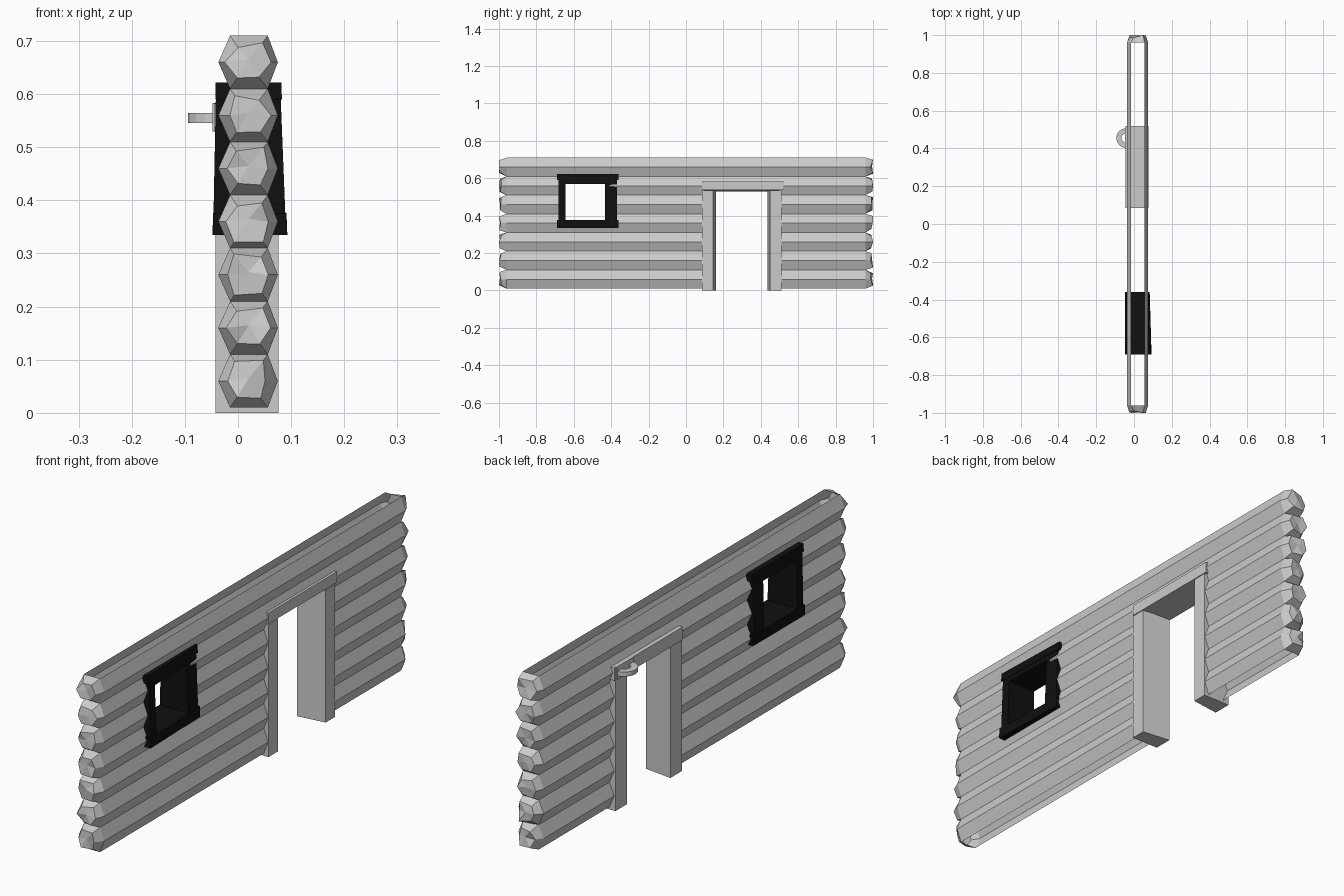
import bpy, bmesh, math, random

random.seed(4)
if "Cube" in bpy.data.objects:
    bpy.data.objects.remove(bpy.data.objects["Cube"], do_unlink=True)


def material(name, rgb):
    m = bpy.data.materials.new(name)
    m.use_nodes = True
    m.diffuse_color = (*rgb, 1)
    m.node_tree.nodes["Principled BSDF"].inputs["Base Color"].default_value = (*rgb, 1)
    return m


GREY = material("pale_grey", (0.6, 0.6, 0.6))
BLACK = material("black", (0.005, 0.005, 0.005))


def finish(bm, name, mat):
    bmesh.ops.remove_doubles(bm, verts=bm.verts, dist=0.0005)
    bmesh.ops.recalc_face_normals(bm, faces=bm.faces)
    mesh = bpy.data.meshes.new(name)
    bm.to_mesh(mesh)
    bm.free()
    mesh.materials.append(mat)
    ob = bpy.data.objects.new(name, mesh)
    bpy.context.collection.objects.link(ob)
    return ob


def box(name, mat, x, y, z, shape=None):
    """Box between (min, max) pairs; shape(co) may move each corner."""
    bm = bmesh.new()
    bmesh.ops.create_cube(bm, size=1)
    for v in bm.verts:
        v.co = [lo if c < 0 else hi for c, (lo, hi) in zip(v.co, (x, y, z))]
        if shape:
            shape(v.co)
    return finish(bm, name, mat)


# Log wall: two ridged skins, hollow between, open where door and window sit
LOGS, PITCH, BASE, END = 7, 0.1, 0.01, 0.96
CUTS = [-END, -0.66, -0.41, 0.1, 0.495, END]
WINDOW, DOOR = 1, 3
SKINS = {"left_log_skin": (0.056, 0.075), "right_log_skin": (-0.015, -0.037)}

for name, (valley, ridge) in SKINS.items():
    bm = bmesh.new()
    rows = []
    for i in range(2 * LOGS + 1):
        x = ridge if i % 2 else valley
        rows.append([bm.verts.new((x, y, BASE + i * PITCH / 2)) for y in CUTS])
    for i in range(2 * LOGS):
        mid = BASE + (i + 0.5) * PITCH / 2
        for j in range(len(CUTS) - 1):
            if j == WINDOW and 0.36 < mid < 0.61 or j == DOOR and mid < 0.56:
                continue
            bm.faces.new((rows[i][j], rows[i][j + 1], rows[i + 1][j + 1], rows[i + 1][j]))
    ob = finish(bm, name, GREY)
    # make every skin face away from the hollow
    if sum(p.normal.x for p in ob.data.polygons) * ridge < 0:
        ob.data.flip_normals()

# Rough hewn log ends, each a tapered six-sided cap
PROFILE = [(-0.015, 0), (0.056, 0), (0.075, 0.05), (0.056, 0.1), (-0.015, 0.1), (-0.037, 0.05)]
for side, label in ((-1, "front"), (1, "back")):
    bm = bmesh.new()
    for k in range(LOGS):
        z0 = BASE + k * PITCH
        outer = [bm.verts.new((x, side * END, z0 + z)) for x, z in PROFILE]
        inner = []
        for x, z in PROFILE:
            s = random.uniform(0.55, 0.8)
            inner.append(bm.verts.new((0.019 + (x - 0.019) * s,
                                       side * random.uniform(0.985, 1.0),
                                       z0 + 0.05 + (z - 0.05) * s)))
        inner[k % 6].co.y = side
        for a in range(6):
            b = (a + 1) % 6
            bm.faces.new((outer[a], outer[b], inner[b], inner[a]))
        tip = bm.verts.new((0.02, side * 0.995, z0 + 0.055))
        for a in range(6):
            bm.faces.new((inner[a], inner[(a + 1) % 6], tip))
    finish(bm, label + "_log_ends", GREY)

# Door frame, its opening widening slightly towards the left face
DEPTH = (-0.042, 0.0765)


def splay(co):
    if co.x > 0 and 0.12 < co.y < 0.47:
        co.y += -0.015 if co.y < 0.3 else 0.015


def splay_header(co):
    if co.x > 0 and co.z < 0.55:
        co.z += 0.008


box("front_door_jamb", GREY, DEPTH, (0.085, 0.16), (0, 0.535), splay)
box("back_door_jamb", GREY, DEPTH, (0.435, 0.51), (0, 0.535), splay)
box("door_header", GREY, (-0.045, 0.077), (0.085, 0.52), (0.53, 0.582), splay_header)


# Window frame, leaning outward at the bottom front corner
def lean(co):
    if co.x > 0:
        co.x += -0.04 * (co.z - 0.48) - 0.03 * (co.y + 0.52)
    else:
        co.x += 0.02 * (co.z - 0.48)


WD = (-0.044, 0.08)
box("front_window_stile", BLACK, WD, (-0.682, -0.645), (0.34, 0.615), lean)
box("back_window_stile", BLACK, WD, (-0.432, -0.368), (0.34, 0.615), lean)
box("window_sill", BLACK, (-0.045, 0.082), (-0.69, -0.36), (0.335, 0.376), lean)
box("window_head", BLACK, WD, (-0.66, -0.4), (0.57, 0.6), lean)
box("window_head_cap", BLACK, (-0.045, 0.082), (-0.69, -0.36), (0.59, 0.622), lean)

# Half-round bracket on a small plate beside the door
box("bracket_plate", GREY, (-0.048, -0.04), (0.4, 0.51), (0.53, 0.583))
bm = bmesh.new()
STEPS = 8
loops = []
for i in range(STEPS + 1):
    a = math.pi * (0.5 + i / STEPS)
    loops.append([bm.verts.new((-0.042 + r * math.cos(a), 0.455 + r * math.sin(a), z))
                  for r, z in ((0.025, 0.546), (0.052, 0.546), (0.052, 0.564), (0.025, 0.564))])
for p, q in zip(loops, loops[1:]):
    for a in range(4):
        b = (a + 1) % 4
        bm.faces.new((p[a], p[b], q[b], q[a]))
bm.faces.new(loops[0])
bm.faces.new(loops[-1])
finish(bm, "bracket_ring", GREY)
